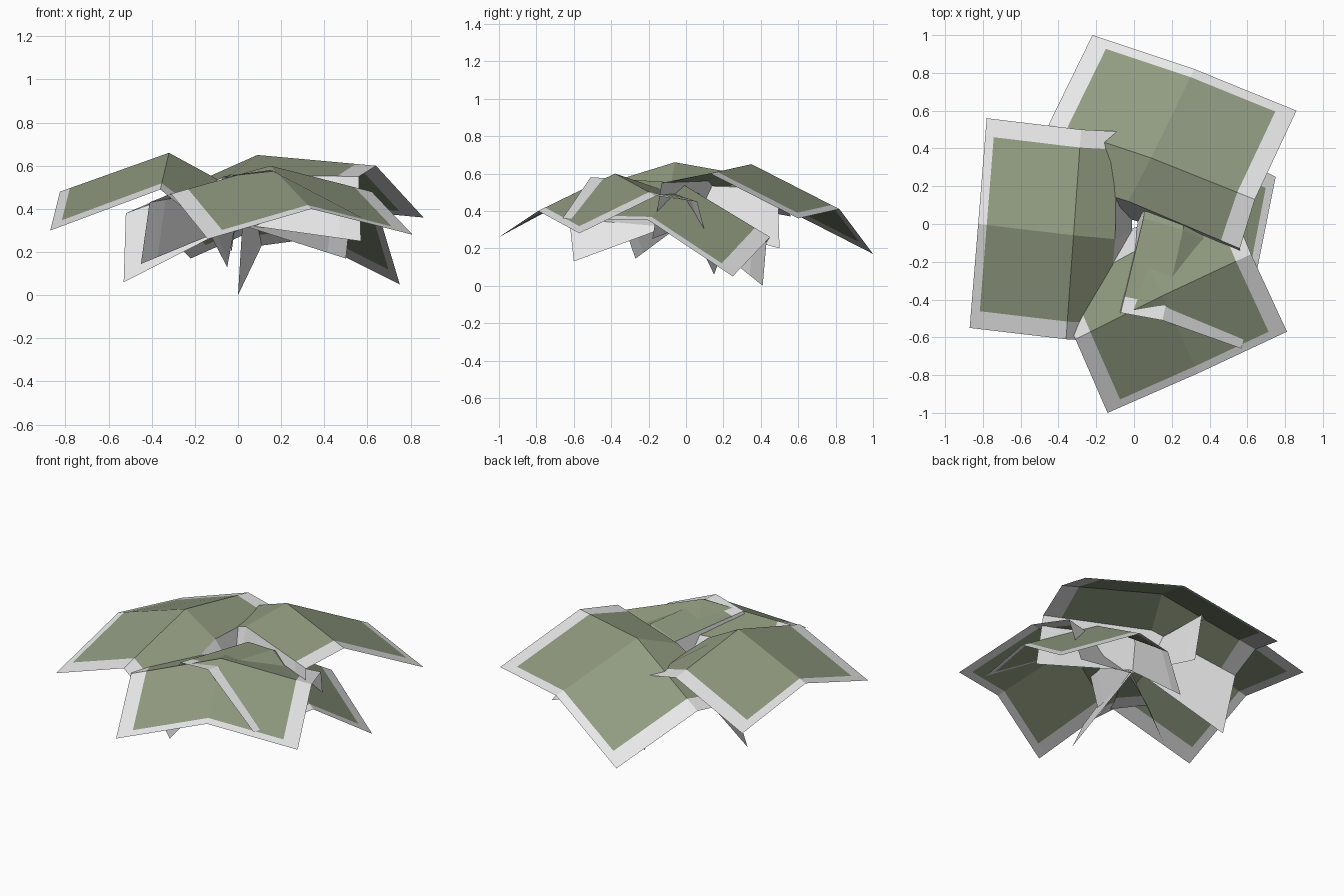
import bpy
from mathutils import Vector

if "Cube" in bpy.data.objects:
    bpy.data.objects.remove(bpy.data.objects["Cube"])


def material(name, rgb):
    m = bpy.data.materials.new(name)
    m.diffuse_color = (*rgb, 1)
    m.use_nodes = True
    m.node_tree.nodes["Principled BSDF"].inputs["Base Color"].default_value = m.diffuse_color
    return m


green = material("leaf green", (0.28, 0.325, 0.215))
grey = material("pale border", (0.8, 0.8, 0.8))


def leaf(name, rows):
    """Folded card: outer edge, ridge, inner edge and drooping base, three points each."""
    rows = [[Vector(p) for p in r] for r in rows]

    def row_point(row, u):
        return row[1].lerp(row[2], u) if u >= 0 else row[1].lerp(row[0], -u)

    # row index, blend to the next row, half width of the green area
    levels = [(0, 0.0, 0.83), (0, 0.09, 0.83), (1, 0.0, 0.83), (2, 0.0, 0.83), (2, 1.0, 0.83)]
    verts, faces, mats = [], [], []
    for i, t, lim in levels:
        for u in (-1, -lim, 0, lim, 1):
            a = row_point(rows[i], u)
            b = row_point(rows[i + 1], u)
            verts.append(a.lerp(b, t))
    for r in range(4):
        for c in range(4):
            k = r * 5 + c
            faces.append((k, k + 1, k + 6, k + 5))
            mats.append(0 if r in (1, 2) and c in (1, 2) else 1)
    me = bpy.data.meshes.new(name)
    me.from_pydata(verts, [], faces)
    me.materials.append(green)
    me.materials.append(grey)
    for p, m in zip(me.polygons, mats):
        p.material_index = m
    me.update()
    # make the upper side the front side
    if sum(p.normal.z * p.area for p in me.polygons) < 0:
        me.flip_normals()
    ob = bpy.data.objects.new(name, me)
    bpy.context.collection.objects.link(ob)


# left leaf
leaf("left_leaf", [
    [(-.87, -.55, .30), (-.825, 0, .48), (-.78, .56, .37)],
    [(-.36, -.61, .49), (-.32, -.06, .66), (-.28, .50, .56)],
    [(-.15, -.62, .32), (-.10, -.08, .54), (-.09, .49, .52)],
    [(-.05, -.60, .13), (-.01, -.03, .34), (-.03, .50, .20)]])
# back leaf
leaf("back_leaf", [
    [(-.22, 1.0, .17), (.32, .82, .41), (.86, .60, .36)],
    [(-.45, .53, .41), (.09, .35, .65), (.64, .13, .60)],
    [(-.52, .27, .38), (-.03, .12, .56), (.56, -.13, .55)],
    [(-.53, .15, .06), (0, .02, .33), (.57, -.18, .25)]])
# front leaf
leaf("front_leaf", [
    [(-.14, -1.0, .26), (.34, -.79, .40), (.81, -.57, .28)],
    [(-.31, -.61, .47), (.15, -.38, .60), (.62, -.16, .48)],
    [(-.41, -.37, .43), (.03, -.13, .51), (.53, .06, .45)],
    [(-.45, -.27, .145), (0, -.02, .33), (.50, .13, .17)]])
# right leaf
leaf("right_leaf", [
    [(.57, -.66, .36), (.66, -.2, .35), (.75, .25, .05)],
    [(.15, -.51, .58), (.26, -.03, .55), (.33, .45, .26)],
    [(-.07, -.47, .55), (.05, .03, .52), (.11, .43, .23)],
    [(-.13, -.46, .30), (.02, 0, .33), (0, .41, 0)]])
